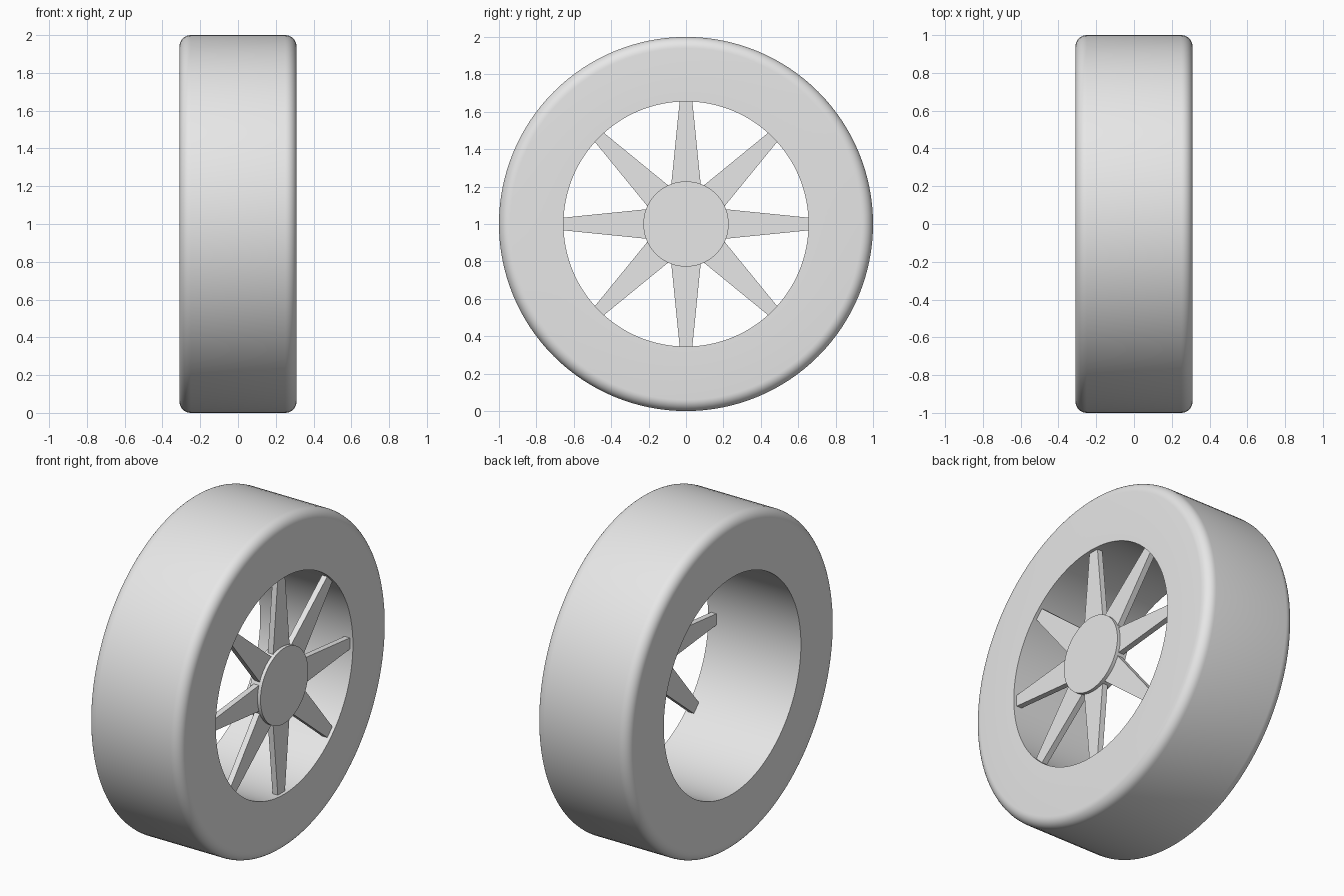
import bpy, bmesh, math
from mathutils import Matrix, Vector

cube = bpy.data.objects.get("Cube")
if cube:
    bpy.data.objects.remove(cube, do_unlink=True)

HALF_WIDTH = 0.31
OUTER, BORE = 1.0, 0.655
ROUND = 0.06
SEGMENTS = 128
AXLE = Vector((0, 0, 1))

grey = bpy.data.materials.new("light_grey")
grey.use_nodes = True
grey.diffuse_color = (0.8, 0.8, 0.8, 1)
grey.node_tree.nodes["Principled BSDF"].inputs["Base Color"].default_value = (0.8, 0.8, 0.8, 1)


def make_object(name, bm, smooth=True):
    bmesh.ops.recalc_face_normals(bm, faces=bm.faces)
    mesh = bpy.data.meshes.new(name)
    bm.to_mesh(mesh)
    bm.free()
    mesh.materials.append(grey)
    obj = bpy.data.objects.new(name, mesh)
    obj.location = AXLE
    bpy.context.collection.objects.link(obj)
    if smooth:
        bpy.ops.object.select_all(action='DESELECT')
        obj.select_set(True)
        bpy.context.view_layer.objects.active = obj
        bpy.ops.object.shade_smooth_by_angle(angle=math.radians(30))
    return obj


def lathe(name, profile, closed):
    """Spin (x, radius) points around the axle."""
    bm = bmesh.new()
    verts = [bm.verts.new((x, 0, r)) for x, r in profile]
    edges = [bm.edges.new(pair) for pair in zip(verts, verts[1:])]
    if closed:
        edges.append(bm.edges.new((verts[-1], verts[0])))
    bmesh.ops.spin(bm, geom=verts + edges, cent=(0, 0, 0), axis=(1, 0, 0),
                   angle=math.tau, steps=SEGMENTS)
    bmesh.ops.remove_doubles(bm, verts=bm.verts, dist=0.0001)
    return make_object(name, bm)


# Tyre: rectangular section with rounded outer shoulders
shoulder = []
for i in range(9):
    a = math.pi / 2 * i / 8
    shoulder.append((HALF_WIDTH - ROUND * (1 - math.cos(a)),
                     OUTER - ROUND * (1 - math.sin(a))))
half = [(HALF_WIDTH, BORE)] + shoulder
lathe("tyre", half + [(-x, r) for x, r in reversed(half)], True)

# Hub: short cylinder flush with the outer side of the tyre
HUB = 0.228
lathe("hub", [(0.235, 0), (0.235, HUB), (HALF_WIDTH, HUB), (HALF_WIDTH, 0)], False)

# Spokes: tapered flat bars from the hub to the bore
for n in range(8):
    bm = bmesh.new()
    outline = [(-0.09, 0.1), (0.09, 0.1), (0.034, BORE), (-0.034, BORE)]
    face = bm.faces.new([bm.verts.new((0.255, y, z)) for y, z in outline])
    ext = bmesh.ops.extrude_face_region(bm, geom=[face])
    bmesh.ops.translate(bm, vec=(0.035, 0, 0),
                        verts=[v for v in ext["geom"] if isinstance(v, bmesh.types.BMVert)])
    bmesh.ops.transform(bm, matrix=Matrix.Rotation(math.tau * n / 8, 4, 'X'), verts=bm.verts)
    make_object(f"spoke_{n + 1}", bm, smooth=False)
